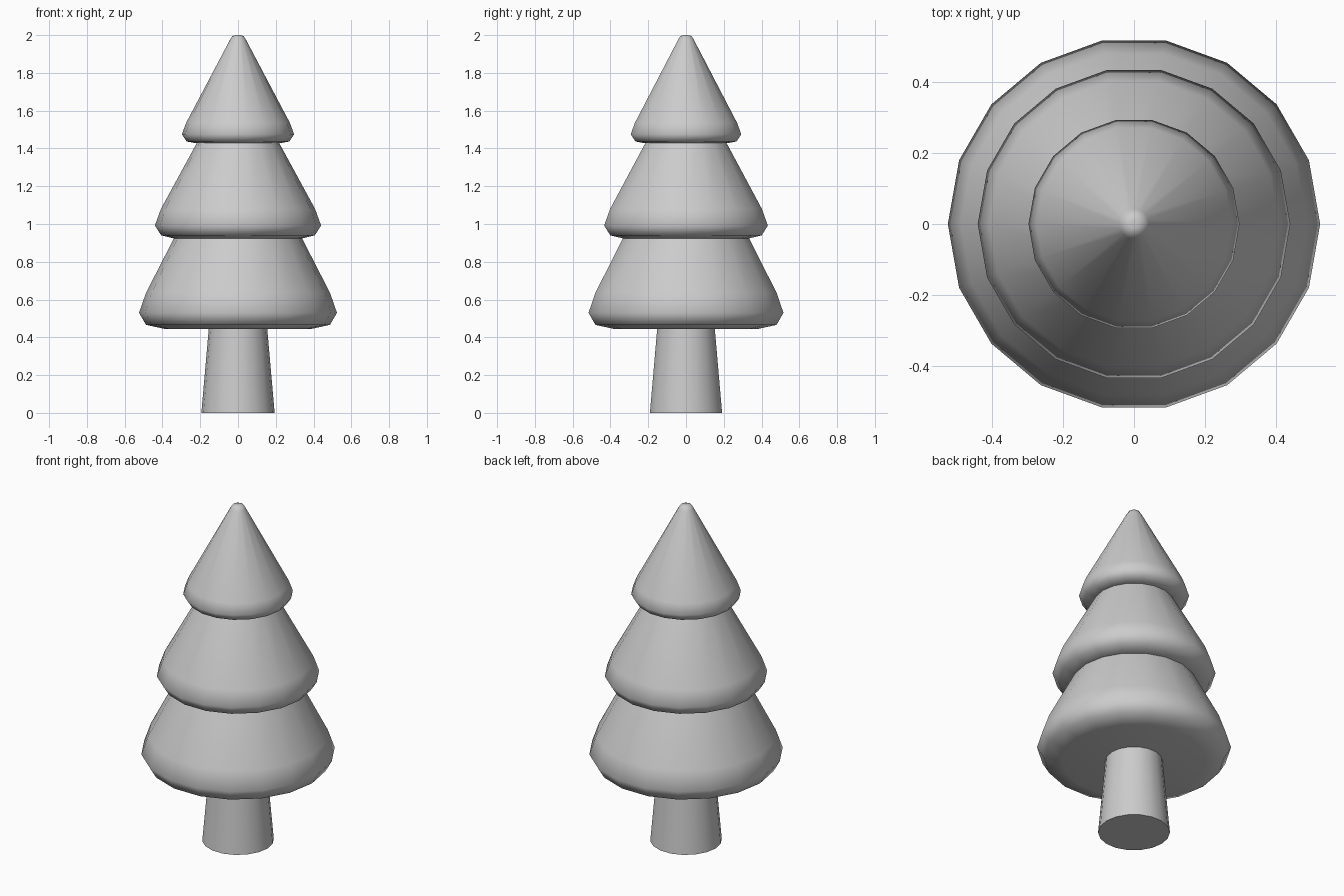
import bpy, bmesh, math

if "Cube" in bpy.data.objects:
    bpy.data.objects.remove(bpy.data.objects["Cube"])

SIDES = 18


def lathe(name, profile, angle=60):
    """Spin a bottom-to-top list of (radius, z) into a capped solid."""
    bm = bmesh.new()
    rings = []
    for r, z in profile:
        rings.append([bm.verts.new((r * math.cos(math.tau * i / SIDES),
                                    r * math.sin(math.tau * i / SIDES), z))
                      for i in range(SIDES)])
    for lo, hi in zip(rings, rings[1:]):
        for i in range(SIDES):
            j = (i + 1) % SIDES
            bm.faces.new((lo[i], lo[j], hi[j], hi[i]))
    bm.faces.new(rings[0][::-1])
    bm.faces.new(rings[-1])
    mesh = bpy.data.meshes.new(name)
    bm.to_mesh(mesh)
    bm.free()
    ob = bpy.data.objects.new(name, mesh)
    bpy.context.collection.objects.link(ob)
    bpy.ops.object.select_all(action='DESELECT')
    ob.select_set(True)
    bpy.context.view_layer.objects.active = ob
    bpy.ops.object.shade_smooth_by_angle(angle=math.radians(angle))
    return ob


# Tapered trunk, tucked slightly into the foliage
lathe("trunk", [(0.194, 0), (0.154, 0.455)])

# Three foliage tiers with rounded skirts
lathe("lower_foliage", [(0.39, 0.445), (0.487, 0.466), (0.524, 0.53),
                        (0.487, 0.636), (0.331, 0.94)])
lathe("middle_foliage", [(0.34, 0.924), (0.407, 0.94), (0.44, 0.992),
                         (0.408, 1.08), (0.212, 1.44)])
lathe("top_foliage", [(0.225, 1.428), (0.272, 1.437), (0.297, 1.475),
                      (0.275, 1.535), (0.042, 1.976), (0.030, 1.995),
                      (0.012, 2.0)])
